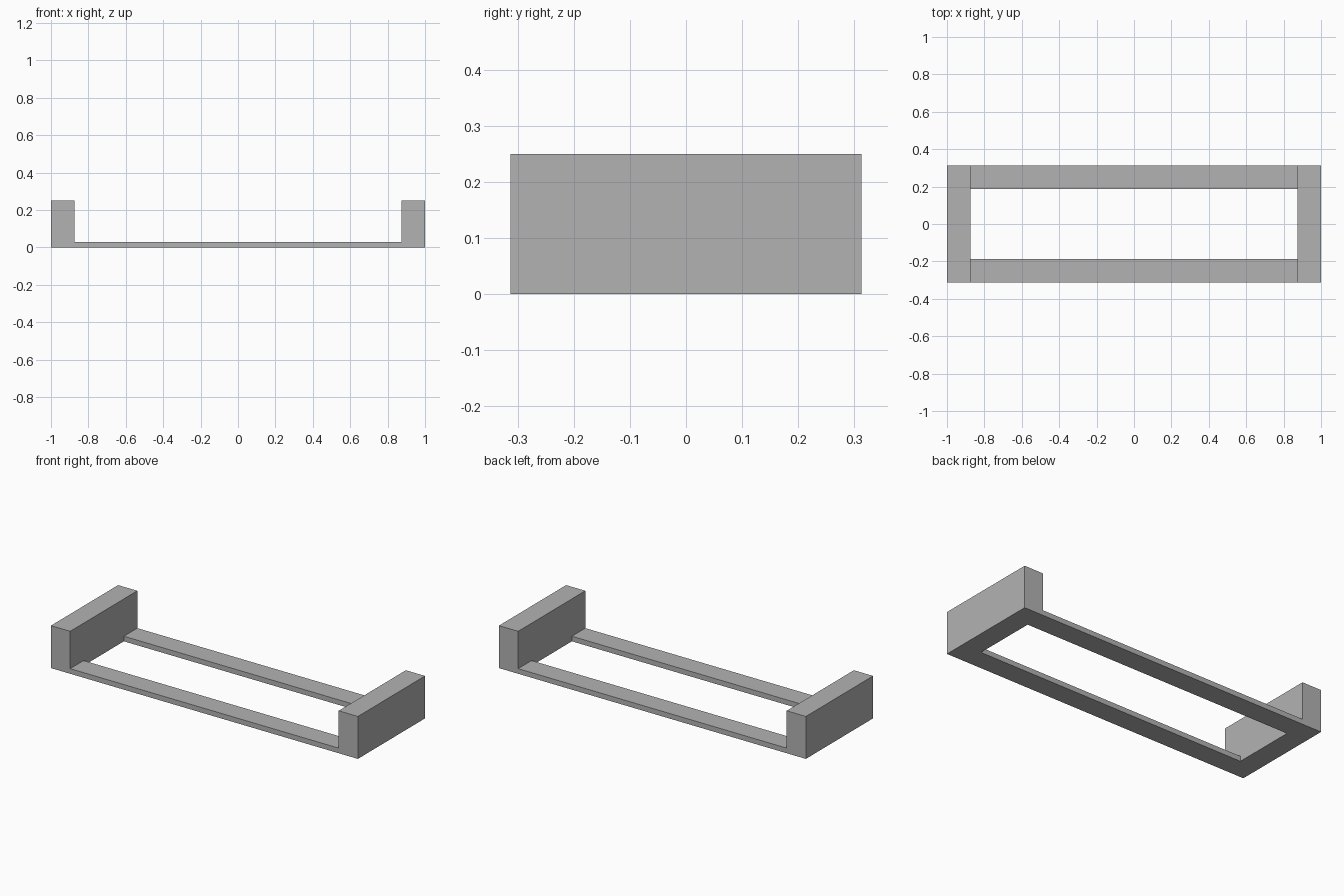
import bpy

default_cube = bpy.data.objects.get("Cube")
if default_cube:
    bpy.data.objects.remove(default_cube, do_unlink=True)

LENGTH, DEPTH, HEIGHT = 2.0, 0.625, 0.25
BAR = 0.125      # width of end blocks and rails
RAIL_H = 0.03    # thickness of the flat rails

# Single grey finish
GREY = (0.45, 0.45, 0.45, 1)
grey = bpy.data.materials.new("plain grey")
grey.use_nodes = True
grey.diffuse_color = GREY
grey.node_tree.nodes["Principled BSDF"].inputs["Base Color"].default_value = GREY


def box(name, x, y, size):
    """Box standing on the ground, centred on x, y."""
    bpy.ops.mesh.primitive_cube_add(size=1, location=(x, y, size[2] / 2))
    obj = bpy.context.object
    obj.name = name
    obj.scale = size
    bpy.ops.object.transform_apply(location=False, rotation=False, scale=True)
    obj.data.materials.append(grey)
    return obj


# Tall blocks at both ends
for name, side in (("left_end_block", 1), ("right_end_block", -1)):
    box(name, side * (LENGTH - BAR) / 2, 0, (BAR, DEPTH, HEIGHT))

# Thin rails joining the blocks along the front and back
for name, side in (("front_rail", -1), ("back_rail", 1)):
    box(name, 0, side * (DEPTH - BAR) / 2, (LENGTH - 2 * BAR, BAR, RAIL_H))
